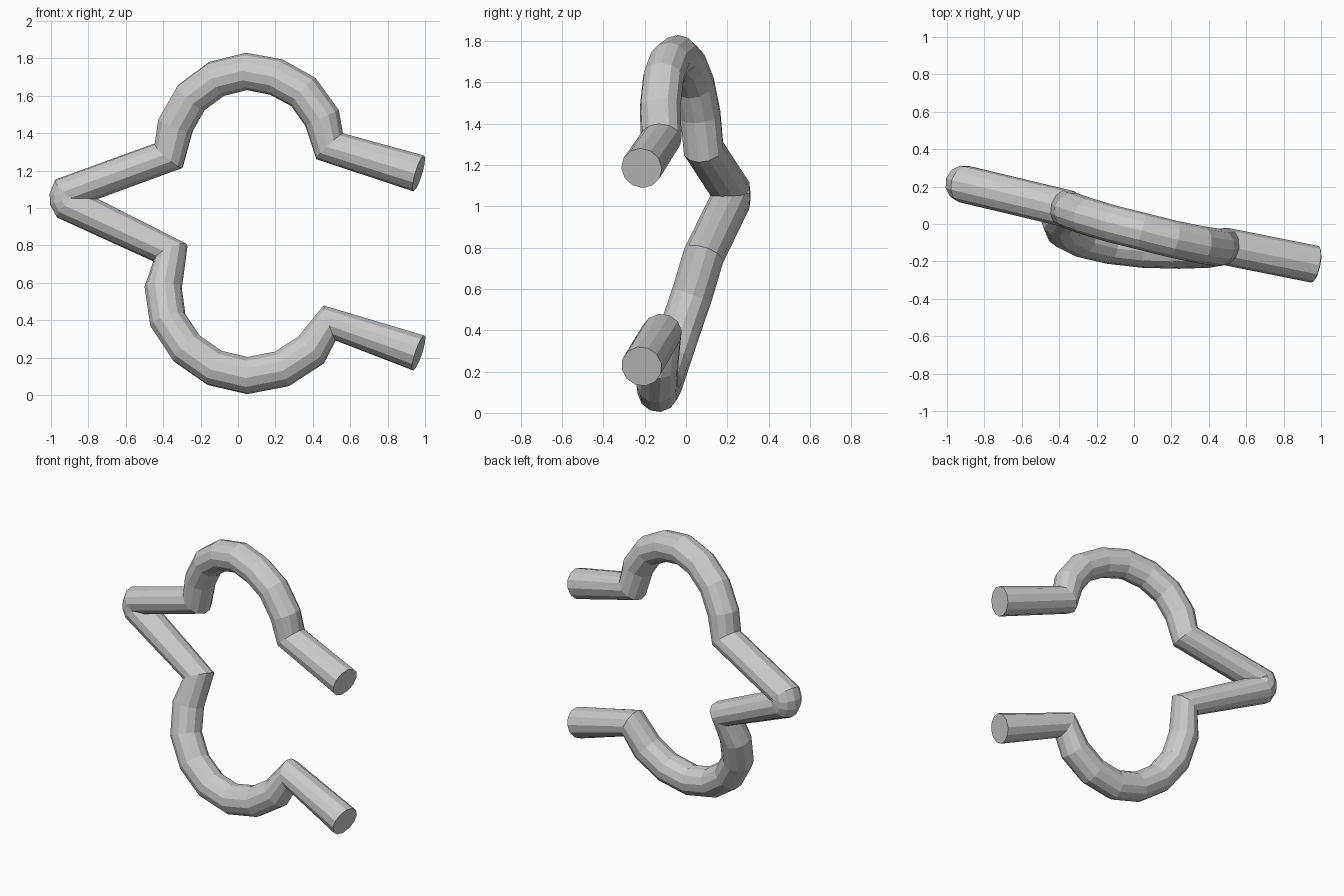
import bpy

# Centre line of the bent tube, from the upper free end to the lower free end
upper_arc = [(0.49, -0.12, 1.33), (0.45, -0.125, 1.48), (0.35, -0.11, 1.62),
             (0.205, -0.08, 1.70), (0.045, -0.04, 1.73), (-0.115, 0.0, 1.69),
             (-0.25, 0.04, 1.59), (-0.335, 0.07, 1.44), (-0.37, 0.085, 1.28)]
tip = [(-0.905, 0.212, 1.085), (-0.91, 0.214, 1.065),
       (-0.91, 0.214, 1.04), (-0.90, 0.212, 1.02)]
lower_arc = [(-0.36, 0.085, 0.76), (-0.40, 0.03, 0.575), (-0.375, -0.03, 0.40),
             (-0.275, -0.08, 0.25), (-0.125, -0.115, 0.145), (0.05, -0.135, 0.104),
             (0.235, -0.14, 0.14), (0.39, -0.135, 0.24), (0.49, -0.12, 0.385)]
path = [(0.966, -0.215, 1.185)] + upper_arc + tip + lower_arc + [(0.966, -0.215, 0.225)]

# Round tube swept along the centre line, closed at both ends
curve = bpy.data.curves.new("bent_tube", 'CURVE')
curve.dimensions = '3D'
curve.twist_mode = 'MINIMUM'
curve.bevel_depth = 0.1
curve.bevel_resolution = 4
curve.use_fill_caps = True
spline = curve.splines.new('POLY')
spline.points.add(len(path) - 1)
for point, co in zip(spline.points, path):
    point.co = (*co, 1)
spline.use_smooth = False
tube = bpy.data.objects.new("bent_tube", curve)
bpy.context.collection.objects.link(tube)

# Turn into a flat-shaded mesh
bpy.context.view_layer.objects.active = tube
tube.select_set(True)
bpy.ops.object.convert(target='MESH')
bpy.ops.object.shade_flat()
